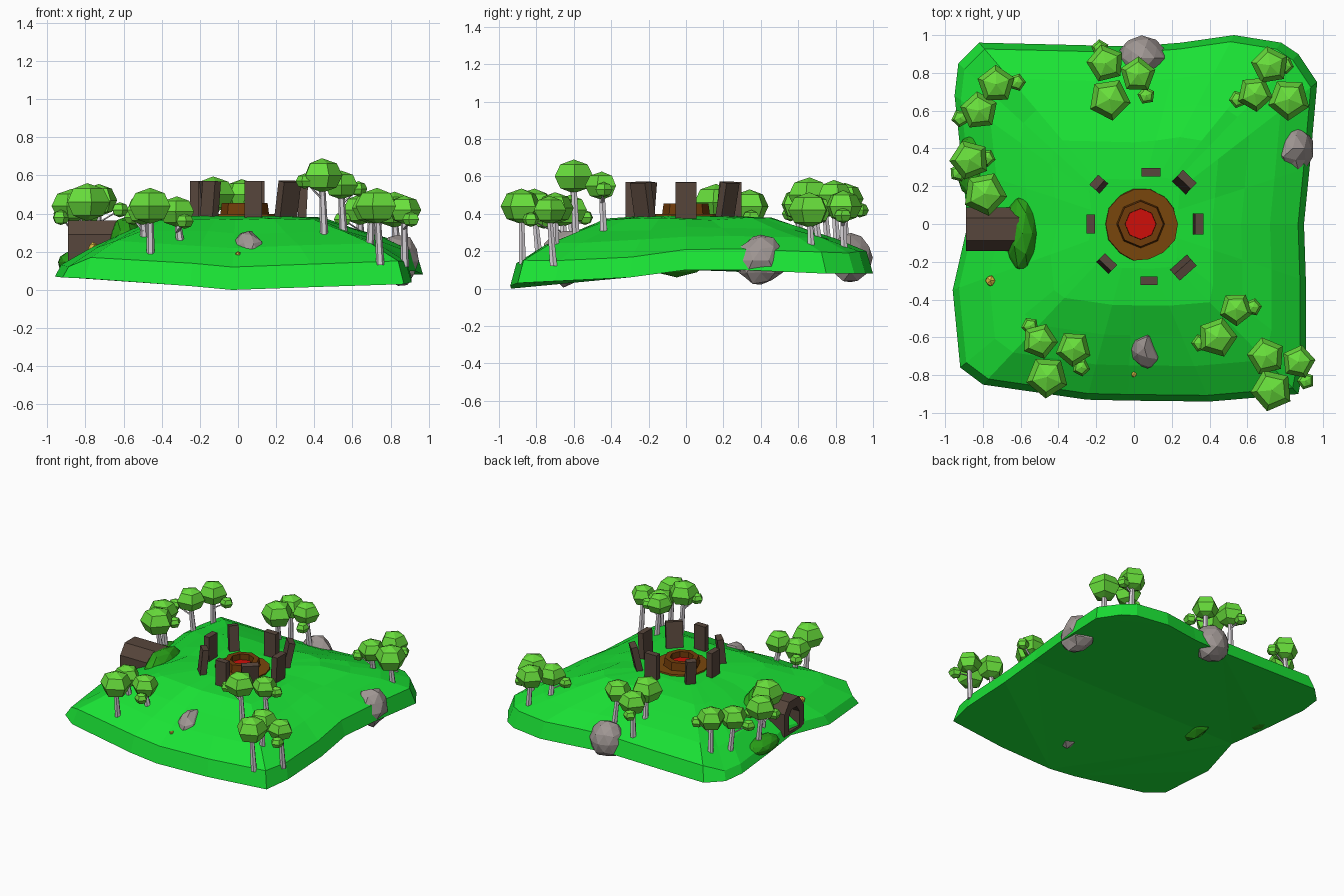
import bpy, bmesh, math, random
from mathutils import Vector, Matrix
from mathutils.bvhtree import BVHTree

if "Cube" in bpy.data.objects:
    bpy.data.objects.remove(bpy.data.objects["Cube"])

random.seed(4)


def mat(name, *rgb):
    m = bpy.data.materials.new(name)
    m.diffuse_color = [(c / 255) ** 2.2 for c in rgb] + [1]
    m.use_nodes = True
    m.node_tree.nodes["Principled BSDF"].inputs["Base Color"].default_value = m.diffuse_color
    return m


GRASS = mat("grass", 32, 226, 56)
MOSS = mat("moss", 45, 160, 30)
LEAF = mat("leaf", 104, 222, 62)
BARK = mat("bark", 215, 210, 215)
WOOD = mat("dark_wood", 88, 72, 62)
DIRT = mat("dirt", 120, 72, 20)
PIT = mat("pit_brown", 112, 62, 18)
EMBER = mat("ember", 205, 22, 18)
ROCK = mat("rock", 158, 149, 146)
GOLD = mat("gold", 225, 190, 70)


def finish(bm, name, m):
    bmesh.ops.recalc_face_normals(bm, faces=bm.faces)
    me = bpy.data.meshes.new(name)
    bm.to_mesh(me)
    bm.free()
    me.materials.append(m)
    ob = bpy.data.objects.new(name, me)
    bpy.context.collection.objects.link(ob)
    return ob


def loft(bm, rings, closed=False):
    vs = [[bm.verts.new(p) for p in r] for r in rings]
    n = len(vs[0])
    pairs = list(zip(vs, vs[1:])) + ([(vs[-1], vs[0])] if closed else [])
    for a, b in pairs:
        for i in range(n):
            bm.faces.new((a[i], a[(i + 1) % n], b[(i + 1) % n], b[i]))
    if not closed:
        bm.faces.new(vs[0])
        bm.faces.new(vs[-1])


def circle(cx, cy, z, r, n, jitter=0.0):
    return [(cx + r * (1 + random.uniform(-jitter, jitter)) * math.cos(math.tau * i / n),
             cy + r * (1 + random.uniform(-jitter, jitter)) * math.sin(math.tau * i / n), z)
            for i in range(n)]


# Island: irregular outline with a wavy lower edge, lofted up into a flat-topped hill
outline = [(-.91, .3, .09), (-.95, .68, .09), (-.93, .85, .09), (-.82, .96, .09),
           (-.4, .95, .09), (0, .94, .09), (.25, .96, .08), (.53, 1, .08),
           (.78, .96, .08), (.87, .9, .08), (.97, .75, .08), (.93, .3, .1),
           (.9, 0, .1), (.91, -.3, .06), (.91, -.7, .04), (.87, -.9, .03),
           (.4, -.94, .015), (-.03, -.935, 0), (-.25, -.93, .02), (-.8, -.85, .06),
           (-.92, -.76, .065), (-.96, -.35, .07), (-.88, 0, .1)]
rings = [outline]
for t, s in ((.965, 0), (.8, .38), (.63, .66), (.46, .92), (.25, 1)):
    ring = []
    for x, y, z in outline:
        rim = z + (.06 if x < -.85 else .115)
        ring.append((x * t, y * t, rim * (1 - s) + .388 * s + random.uniform(-.008, .008) * (t > .3)))
    rings.append(ring)
bm = bmesh.new()
loft(bm, rings)
bmesh.ops.triangulate(bm, faces=[f for f in bm.faces if len(f.verts) > 4])
bm.normal_update()
tree = BVHTree.FromBMesh(bm)
finish(bm, "island", GRASS)


def ground(x, y):
    hit = tree.ray_cast(Vector((x, y, 2)), Vector((0, 0, -1)))[0]
    return hit.z if hit else .1


def leaf_ball(name, x, y, z, r):
    bm = bmesh.new()
    bmesh.ops.create_uvsphere(bm, u_segments=5, v_segments=4, radius=1)
    bmesh.ops.rotate(bm, verts=bm.verts, matrix=Matrix.Rotation(random.uniform(0, 6), 3, 'Z'))
    bmesh.ops.scale(bm, verts=bm.verts, vec=(r * 1.14, r * 1.14, r * .95))
    bmesh.ops.translate(bm, verts=bm.verts, vec=(x, y, z))
    finish(bm, name, LEAF)


# Trees: crown centre and radius; trunks reach down to the hill
crowns = [(.54, -.45, .55, .08), (.44, -.6, .6, .095),
          (.7, -.7, .43, .09), (.87, -.73, .42, .08), (.73, -.88, .44, .1),
          (-.5, -.62, .42, .085), (-.46, -.81, .44, .1), (-.32, -.66, .41, .085),
          (-.79, .16, .46, .105), (-.87, .34, .44, .095),
          (-.73, .74, .47, .09), (-.82, .6, .45, .09),
          (-.15, .85, .48, .09), (.02, .79, .5, .085), (-.13, .66, .5, .1),
          (.72, .84, .44, .09), (.64, .69, .42, .085), (.82, .66, .42, .1)]
for x, y, z, r in crowns:
    leaf_ball("tree_crown", x, y, z, r)
    bm = bmesh.new()
    dx, dy = random.uniform(-.01, .02), random.uniform(0, .025)
    loft(bm, [circle(x + dx, y + dy, ground(x + dx, y + dy) - .02, .022, 6),
              circle(x, y, z - r * .3, .016, 6)])
    finish(bm, "tree_trunk", BARK)

# Small side tufts, each on a twig to the nearest tree
tufts = [(.63, -.44, .53), (.35, -.63, .57), (.91, -.83, .37), (-.55, -.54, .38),
         (-.28, -.76, .36), (-.78, .35, .38), (-.93, .27, .38), (-.62, .75, .42),
         (-.92, .56, .4), (-.18, .93, .42), (.065, .68, .44), (.8, .84, .39), (.55, .66, .37)]
for x, y, z in tufts:
    leaf_ball("leaf_tuft", x, y, z, .042)
    cx, cy, cz, cr = min(crowns, key=lambda c: (c[0] - x) ** 2 + (c[1] - y) ** 2)
    bm = bmesh.new()
    loft(bm, [circle(cx, cy, cz - cr * 1.3, .009, 5), circle(x, y, z, .007, 5)])
    finish(bm, "tree_twig", BARK)


def lump(name, m, loc, size, rough, sub=2):
    bm = bmesh.new()
    bmesh.ops.create_icosphere(bm, subdivisions=sub, radius=1)
    for v in bm.verts:
        k = 1 + random.uniform(-rough, rough * .5)
        v.co = Vector([v.co[i] * k * size[i] + loc[i] for i in range(3)])
    finish(bm, name, m)


# Boulders, mossy mounds and gold nuggets
lump("front_boulder", ROCK, (.055, -.655, .17), (.095, .115, .155), .16)
lump("right_boulder", ROCK, (.84, .4, .15), (.11, .135, .14), .14)
lump("back_boulder", ROCK, (.04, .88, .165), (.13, .12, .14), .14)
lump("tunnel_mound", MOSS, (-.59, -.05, .225), (.1, .22, .165), .05)
lump("edge_mound", MOSS, (-.86, .31, .145), (.09, .17, .06), .06)
for x, y, r in ((-.76, -.3, .035), (0, -.795, .018)):
    lump("gold_nugget", GOLD, (x, y, ground(x, y)), (r * .8, r, r * .8), .2, 1)

# Tunnel: chamfered wooden frame with a blind arched passage facing -x
yc = -.028
outer = [(-.115, .12), (-.115, .29), (-.06, .365), (.06, .365), (.115, .29), (.115, .12)]
inner = [(-.065, .14), (-.065, .25), (-.03, .3), (.03, .3), (.065, .25), (.065, .14)]


def section(x, prof):
    return [(x, yc + y, z) for y, z in prof]


bm = bmesh.new()
loft(bm, [section(-.61, outer), section(-.89, outer), section(-.89, inner), section(-.64, inner)])
finish(bm, "tunnel", WOOD)

# Standing stones: ring of slabs facing the fire, some leaning
for x, y, w, tilt in ((.34, 0, .11, 3), (.265, .22, .1, 12), (.09, .275, .1, 0), (-.185, .21, .07, 8),
                      (-.23, 0, .1, 0), (-.145, -.21, .09, -6), (.08, -.3, .09, 0), (.26, -.23, .12, 10)):
    a = math.atan2(y, x - .055)
    if abs(x - .085) < .01:
        a = math.copysign(math.pi / 2, y)
    bm = bmesh.new()
    bmesh.ops.create_cube(bm, size=1)
    M = (Matrix.Translation((x, y, .465)) @ Matrix.Rotation(a, 4, 'Z')
         @ Matrix.Rotation(math.radians(tilt), 4, 'Y') @ Matrix.Diagonal((.045, w, .21, 1)))
    bmesh.ops.transform(bm, matrix=M, verts=bm.verts)
    finish(bm, "standing_slab", WOOD)

# Fire pit: dirt patch, stone rim and embers sunk inside
bm = bmesh.new()
loft(bm, [circle(.04, 0, .36, .195, 14, .06), circle(.04, 0, .398, .19, 14, .06)])
finish(bm, "dirt_patch", DIRT)
bm = bmesh.new()
loft(bm, [circle(.035, 0, z, r, 8) for r, z in ((.13, .38), (.12, .455), (.082, .455), (.082, .38))],
     closed=True)
finish(bm, "fire_rim", PIT)
bm = bmesh.new()
loft(bm, [circle(.035, 0, .385, .083, 8), circle(.035, 0, .412, .081, 8)])
finish(bm, "embers", EMBER)
